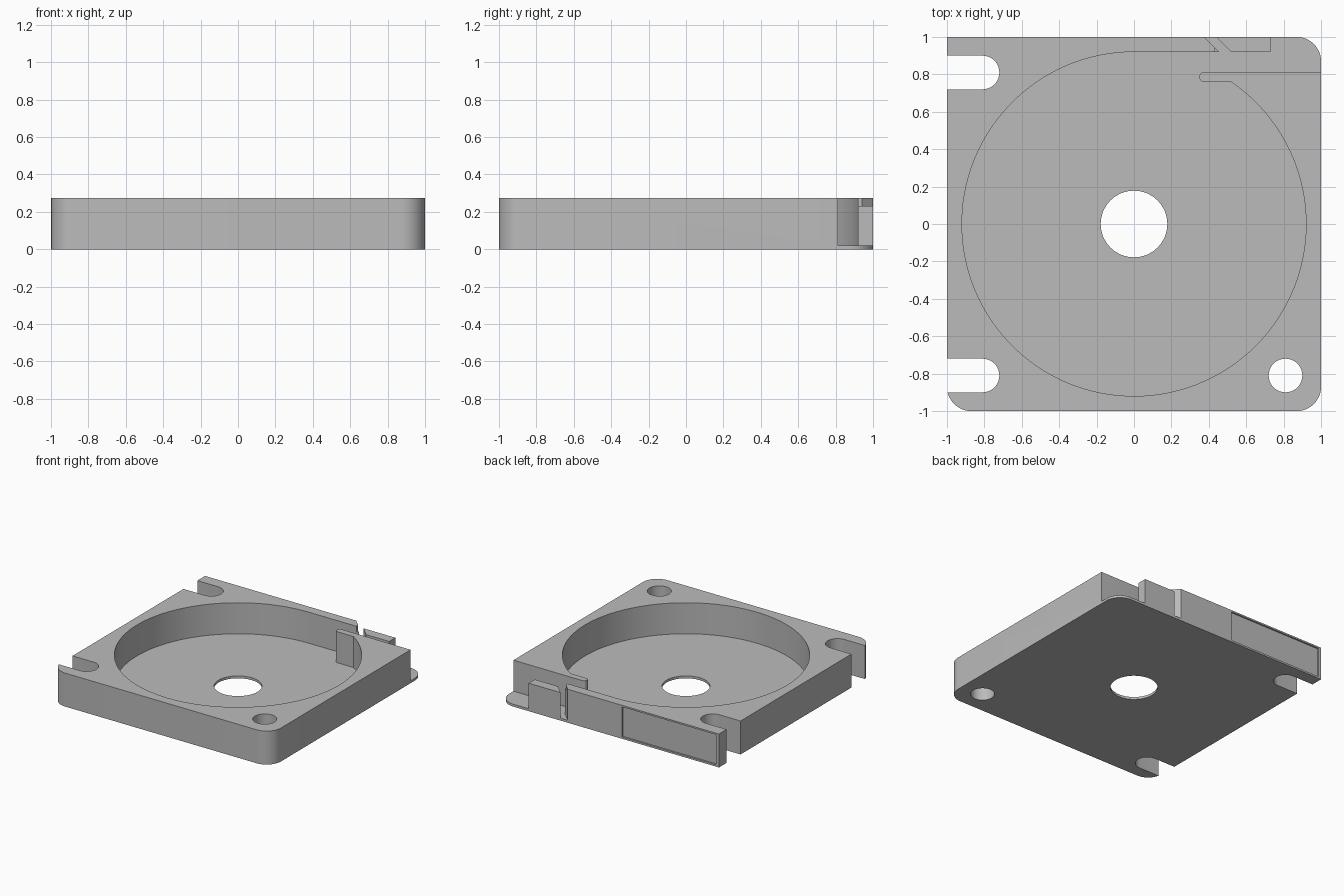
import bpy, bmesh
from math import sin, cos, pi, atan2, radians

HEIGHT, FLOOR = 0.275, 0.02
BORE = 0.92       # cavity radius
HOLE_AT = 0.81    # mounting hole offset

cube = bpy.data.objects.get("Cube")
if cube:
    bpy.data.objects.remove(cube, do_unlink=True)

grey = bpy.data.materials.new("plain grey")
grey.use_nodes = True
grey.diffuse_color = (0.5, 0.5, 0.5, 1)
grey.node_tree.nodes["Principled BSDF"].inputs["Base Color"].default_value = (0.5, 0.5, 0.5, 1)


def arc(cx, cy, r, start, end, steps):
    """Points along an arc, angles in radians."""
    angles = [start + (end - start) * i / steps for i in range(steps + 1)]
    return [(cx + r * cos(a), cy + r * sin(a)) for a in angles]


def circle(cx, cy, r, steps):
    return arc(cx, cy, r, 0, 2 * pi, steps)[:-1]


def rectangle(x0, x1, y0, y1):
    return [(x0, y0), (x1, y0), (x1, y1), (x0, y1)]


def prism(name, outline, z0, z1):
    """Extrude a flat outline between two heights."""
    bm = bmesh.new()
    base = bm.faces.new([bm.verts.new((x, y, z0)) for x, y in outline])
    top = bmesh.ops.extrude_face_region(bm, geom=[base])["geom"]
    moved = [v for v in top if isinstance(v, bmesh.types.BMVert)]
    bmesh.ops.translate(bm, verts=moved, vec=(0, 0, z1 - z0))
    bmesh.ops.recalc_face_normals(bm, faces=bm.faces)
    mesh = bpy.data.meshes.new(name)
    bm.to_mesh(mesh)
    bm.free()
    mesh.materials.append(grey)
    obj = bpy.data.objects.new(name, mesh)
    bpy.context.collection.objects.link(obj)
    return obj


# Square body with three rounded corners and one sharp one
r = 0.13
c = 1 - r
outline = (arc(-c, -c, r, pi, 1.5 * pi, 12) + arc(c, -c, r, -pi / 2, 0, 12)
           + arc(c, c, r, 0, pi / 2, 12) + [(-1, 1)])
body = prism("fan_housing", outline, 0, HEIGHT)

# Round cavity running into the outlet channel, slanted slit and open corner
tongue_y, tongue_x, nose = 0.76, 0.35, 0.022
start = atan2(tongue_y, (BORE ** 2 - tongue_y ** 2) ** 0.5)
cavity = arc(0, 0, BORE, start, pi / 2 - 2 * pi, 110)
cavity += [(0.455, BORE), (0.275, 1.1), (0.34, 1.1), (0.52, BORE),
           (0.73, BORE), (0.73, 1.1), (1.1, 1.1), (1.1, 0.812)]
cavity += arc(tongue_x + nose, 0.812 - nose, nose, pi / 2, pi, 5)
cavity += arc(tongue_x + nose, tongue_y + nose, nose, pi, 1.5 * pi, 5)

cutters = [
    prism("cavity_cutter", cavity, FLOOR, 0.4),
    prism("low_block_cutter", rectangle(0.433, 0.8, 0.9, 1.1), 0.23, 0.4),
    prism("label_recess_cutter", rectangle(-0.975, -0.12, 0.987, 1.1), 0.015, 0.262),
    prism("centre_hole_cutter", circle(0, 0, 0.178, 64), -0.1, 0.4),
    prism("screw_hole_cutter", circle(HOLE_AT, -HOLE_AT, 0.09, 40), -0.1, 0.4),
]
# Open-ended mounting slots
for side in (-1, 1):
    slot = arc(-HOLE_AT, side * HOLE_AT, 0.09, -pi / 2, pi / 2, 20)
    slot += [(-1.2, side * HOLE_AT + 0.09), (-1.2, side * HOLE_AT - 0.09)]
    cutters.append(prism("slot_cutter", slot, -0.1, 0.4))

for cutter in cutters:
    cutter.hide_render = True
    cut = body.modifiers.new(cutter.name, "BOOLEAN")
    cut.operation = "DIFFERENCE"
    cut.solver = "EXACT"
    cut.object = cutter

# Bake the cuts and drop the cutters
bpy.context.view_layer.update()
depsgraph = bpy.context.evaluated_depsgraph_get()
baked = bpy.data.meshes.new_from_object(body.evaluated_get(depsgraph))
body.modifiers.clear()
body.data = baked
baked.name = "fan_housing"
for cutter in cutters:
    bpy.data.objects.remove(cutter, do_unlink=True)

# Smooth the round walls, keep the corners crisp
bpy.ops.object.select_all(action="DESELECT")
body.select_set(True)
bpy.context.view_layer.objects.active = body
bpy.ops.object.shade_smooth_by_angle(angle=radians(30))
